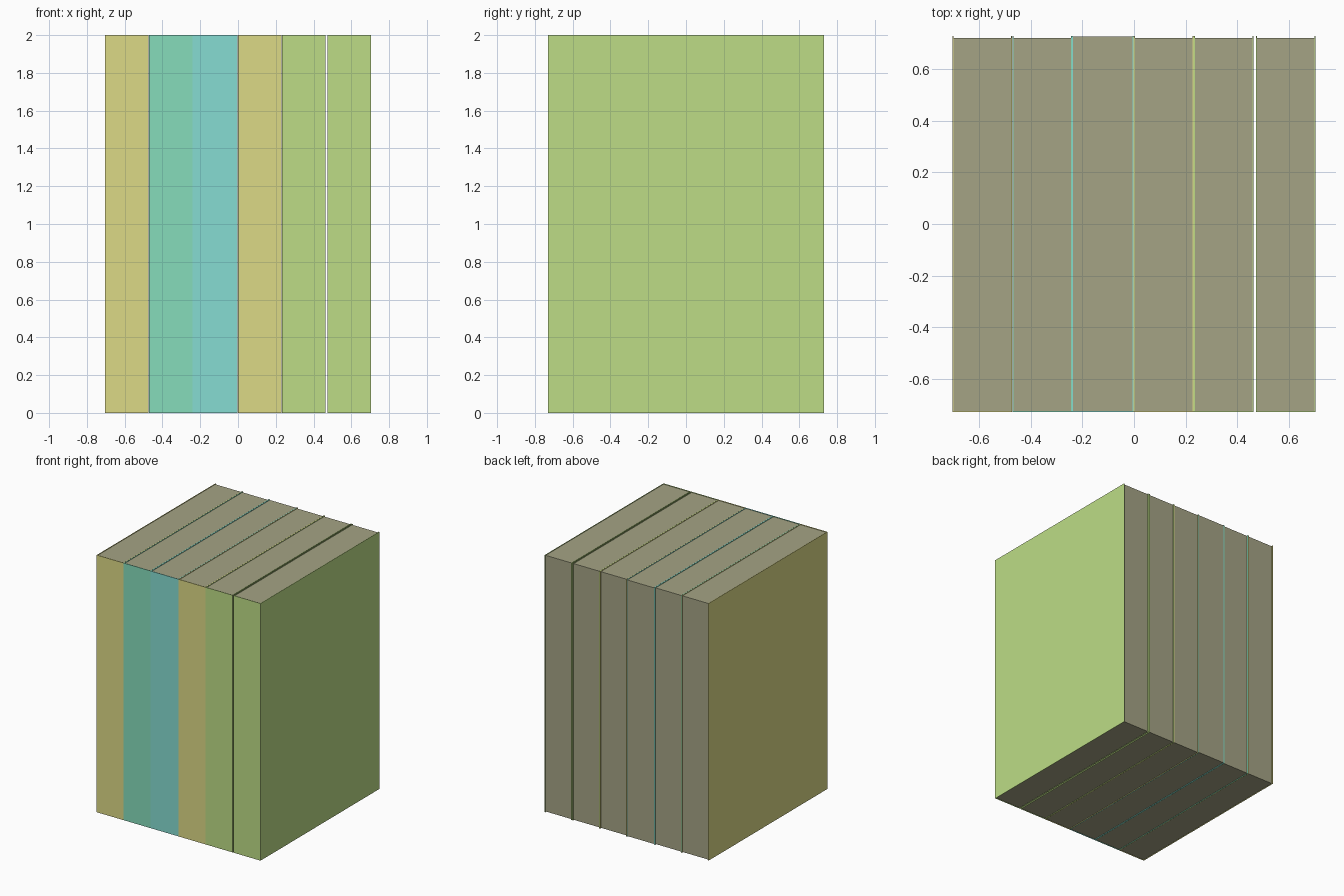
import bpy, bmesh

if "Cube" in bpy.data.objects:
    bpy.data.objects.remove(bpy.data.objects["Cube"])

T = 0.004          # cover board thickness
Y0, Y1 = -0.73, 0.73
H = 2.0


def material(name, rgb):
    m = bpy.data.materials.new(name)
    m.diffuse_color = (*rgb, 1)
    m.use_nodes = True
    m.node_tree.nodes["Principled BSDF"].inputs["Base Color"].default_value = m.diffuse_color
    return m


def prism(name, outline, z0, z1, mat):
    """Extrude a flat outline straight up from z0 to z1."""
    me = bpy.data.meshes.new(name)
    bm = bmesh.new()
    face = bm.faces.new([bm.verts.new((x, y, z0)) for x, y in outline])
    new = bmesh.ops.extrude_face_region(bm, geom=[face])["geom"]
    bmesh.ops.translate(bm, vec=(0, 0, z1 - z0),
                        verts=[v for v in new if isinstance(v, bmesh.types.BMVert)])
    bmesh.ops.recalc_face_normals(bm, faces=bm.faces)
    bm.to_mesh(me)
    bm.free()
    me.materials.append(mat)
    ob = bpy.data.objects.new(name, me)
    bpy.context.collection.objects.link(ob)
    return ob


yellow = material("yellow_cover", (0.72, 0.70, 0.24))
teal = material("teal_cover", (0.24, 0.72, 0.50))
cyan = material("cyan_cover", (0.24, 0.72, 0.645))
green = material("green_cover", (0.51, 0.72, 0.24))
paper = material("paper", (0.376, 0.371, 0.235))

# left edge, right edge, cover colour, page recess at the back
books = [
    (-0.705, -0.473, yellow, 0.007),
    (-0.472, -0.241, teal, 0.007),
    (-0.240, -0.002, cyan, 0.001),
    (-0.001, 0.231, yellow, 0.007),
    (0.232, 0.464, green, 0.007),
    (0.473, 0.705, green, 0.007),
]

for i, (a, b, mat, recess) in enumerate(books, 1):
    # cover: two boards joined by the spine, open at the back
    cover = [(a, Y1), (a, Y0), (b, Y0), (b, Y1),
             (b - T, Y1), (b - T, Y0 + T), (a + T, Y0 + T), (a + T, Y1)]
    prism(f"book_cover_{i}", cover, 0, H, mat)
    # page block, set slightly inside the cover
    p0, p1, yb = a + T, b - T, Y1 - recess
    pages = [(p0, Y0 + T), (p1, Y0 + T), (p1, yb), (p0, yb)]
    prism(f"book_pages_{i}", pages, 0.004, H - 0.004, paper)
